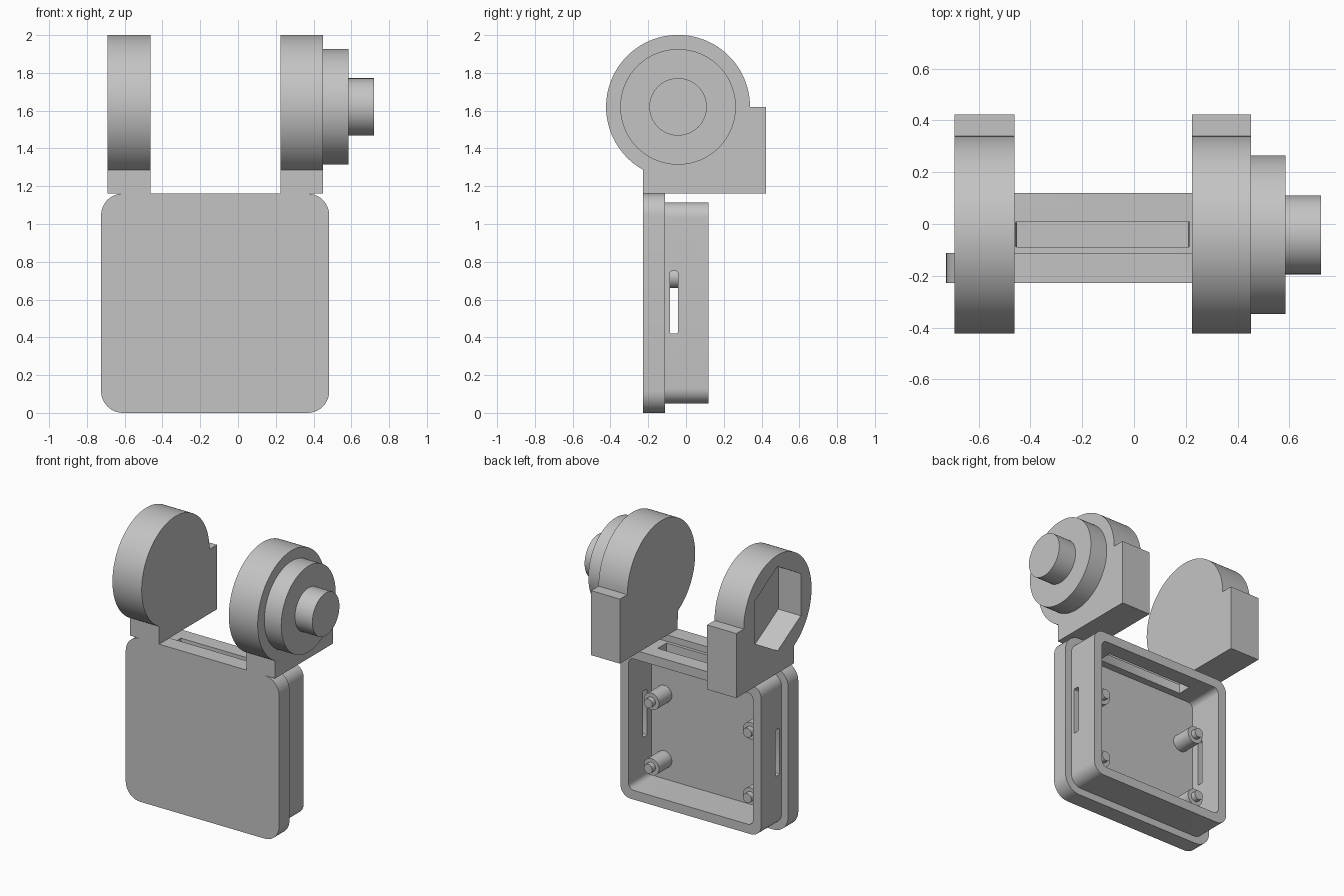
import bpy, bmesh
from math import sin, cos, pi, radians

default = bpy.data.objects.get("Cube")
if default:
    bpy.data.objects.remove(default)

grey = bpy.data.materials.new("plain grey")
grey.use_nodes = True
grey.diffuse_color = (0.55, 0.55, 0.55, 1)
grey.node_tree.nodes["Principled BSDF"].inputs["Base Color"].default_value = grey.diffuse_color


def arc(u, v, r, start, end, steps):
    angles = [radians(start + (end - start) * i / steps) for i in range(steps + 1)]
    return [(u + r * cos(a), v + r * sin(a)) for a in angles]


def circle(u, v, r, sides=96, turn=0):
    return arc(u, v, r, turn, turn + 360, sides)[:-1]


def rounded(u0, u1, v0, v1, r, steps=10):
    corners = [(u1 - r, v1 - r), (u0 + r, v1 - r), (u0 + r, v0 + r), (u1 - r, v0 + r)]
    return [p for i, (u, v) in enumerate(corners)
            for p in arc(u, v, r, 90 * i, 90 * i + 90, steps)]


def prism(name, outline, axis, lo, hi):
    """Extrude a flat outline along an axis from lo to hi."""
    place = {"X": lambda u, v: (lo, u, v),
             "Y": lambda u, v: (u, lo, v),
             "Z": lambda u, v: (u, v, lo)}[axis]
    bm = bmesh.new()
    face = bm.faces.new([bm.verts.new(place(u, v)) for u, v in outline])
    new = bmesh.ops.extrude_face_region(bm, geom=[face])["geom"]
    shift = [(hi - lo) if a == axis else 0 for a in "XYZ"]
    bmesh.ops.translate(bm, vec=shift, verts=[g for g in new if isinstance(g, bmesh.types.BMVert)])
    bmesh.ops.recalc_face_normals(bm, faces=bm.faces)
    mesh = bpy.data.meshes.new(name)
    bm.to_mesh(mesh)
    bm.free()
    mesh.materials.append(grey)
    obj = bpy.data.objects.new(name, mesh)
    bpy.context.scene.collection.objects.link(obj)
    return obj


def combine(target, tool, operation):
    """Apply a boolean and discard the tool."""
    mod = target.modifiers.new("boolean", "BOOLEAN")
    mod.operation, mod.object, mod.solver = operation, tool, "EXACT"
    bpy.context.view_layer.objects.active = target
    bpy.ops.object.modifier_apply(modifier=mod.name)
    bpy.data.objects.remove(tool)


# Case: front plate with a hollow tray behind it
left, right, mid = -0.725, 0.483, -0.121
case = prism("case", rounded(left, right, 0, 1.161, 0.115), "Y", -0.227, -0.111)
tray = prism("tray", rounded(left + 0.05, right - 0.05, 0.05, 1.115, 0.08), "Y", -0.16, 0.119)
combine(case, tray, "UNION")
hollow = prism("hollow", rounded(left + 0.115, right - 0.115, 0.115, 1.05, 0.04), "Y", -0.14, 0.3)
combine(case, hollow, "DIFFERENCE")

# Slots through the top wall and both side walls
top_slot = prism("top_slot", rounded(-0.457, 0.215, -0.088, 0.01, 0.003, 2), "Z", 0.95, 1.14)
combine(case, top_slot, "DIFFERENCE")
side_slot = prism("side_slot", rounded(-0.085, -0.043, 0.42, 0.75, 0.008, 3), "X", -1, 1)
combine(case, side_slot, "DIFFERENCE")

# Standoffs with locating pins inside the tray
parts = [case]
for side, x in (("right", mid - 0.39), ("left", mid + 0.39)):
    for level, z in (("lower", 0.255), ("upper", 0.72)):
        name = f"{side}_{level}_standoff"
        parts.append(prism(name, circle(x, z, 0.06, 32), "Y", -0.145, 0.005))
        parts.append(prism(name + "_pin", circle(x, z, 0.033, 24), "Y", 0, 0.042))

# Round uprights, each standing on a square foot that reaches back
cy, cz, radius = -0.042, 1.62, 0.381
upright = arc(cy, cz, radius, 240.9, 0, 72) + [(0.423, cz), (0.423, 1.161), (-0.227, 1.161)]
right_upright = prism("right_upright", upright, "X", -0.692, -0.462)
left_upright = prism("left_upright", upright, "X", 0.224, 0.451)

# Hexagonal pocket in the outer face of the right upright
pocket = prism("pocket", circle(cy, cz, 0.3, 6, 30), "X", -0.8, -0.515)
combine(right_upright, pocket, "DIFFERENCE")

# Stepped knob on the outer face of the left upright
collar = prism("knob_collar", circle(cy, cz, 0.306), "X", 0.445, 0.584)
stem = prism("knob_stem", circle(cy, cz, 0.152), "X", 0.58, 0.721)
parts += [right_upright, left_upright, collar, stem]

# Smooth the curved walls, keeping edges sharp
bpy.ops.object.select_all(action="DESELECT")
for part in parts:
    part.select_set(True)
bpy.context.view_layer.objects.active = case
bpy.ops.object.shade_smooth_by_angle(angle=radians(30))
